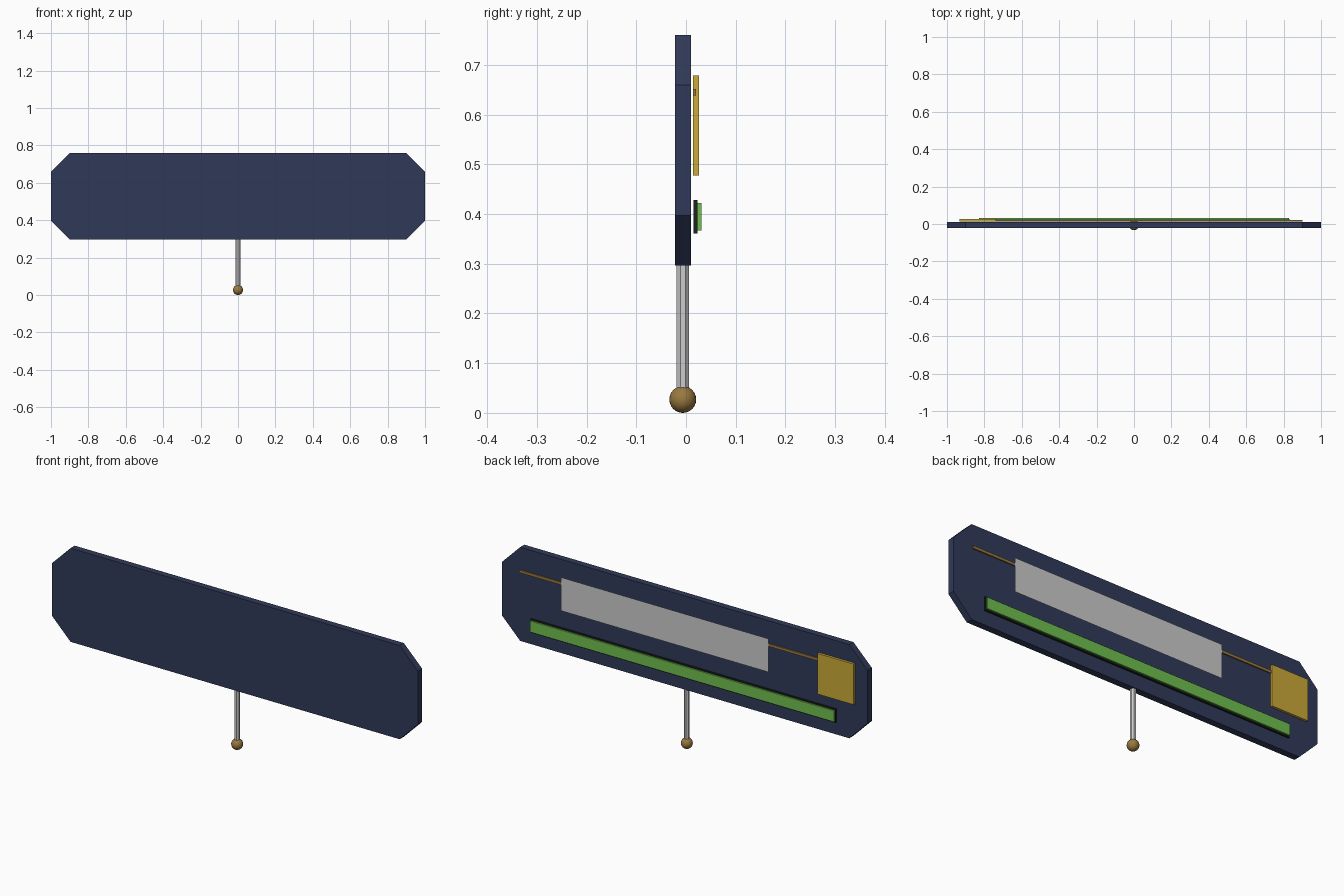
import bpy, bmesh
from math import pi

if "Cube" in bpy.data.objects:
    bpy.data.objects.remove(bpy.data.objects["Cube"])


def material(name, rgb):
    m = bpy.data.materials.new(name)
    m.diffuse_color = (*rgb, 1)
    m.use_nodes = True
    m.node_tree.nodes["Principled BSDF"].inputs["Base Color"].default_value = m.diffuse_color
    return m


navy = material("navy", (0.03, 0.042, 0.098))
gold = material("gold", (0.60, 0.40, 0.04))
bronze = material("bronze", (0.32, 0.19, 0.05))
black = material("black", (0.012, 0.018, 0.012))
green = material("green", (0.16, 0.52, 0.08))


def finish(name, bm, mat=None):
    bmesh.ops.recalc_face_normals(bm, faces=bm.faces)
    me = bpy.data.meshes.new(name)
    bm.to_mesh(me)
    bm.free()
    ob = bpy.data.objects.new(name, me)
    bpy.context.collection.objects.link(ob)
    if mat:
        me.materials.append(mat)
    return ob


def slab(name, outline, y0, y1, mat=None):
    """Flat x/z outline extruded from y0 to y1 (a sheet if they match)."""
    bm = bmesh.new()
    face = bm.faces.new([bm.verts.new((x, y0, z)) for x, z in outline])
    if y1 > y0:
        new = bmesh.ops.extrude_face_region(bm, geom=[face], use_keep_orig=True)["geom"]
        verts = [v for v in new if isinstance(v, bmesh.types.BMVert)]
        bmesh.ops.translate(bm, verts=verts, vec=(0, y1 - y0, 0))
    return finish(name, bm, mat)


def plate(name, x0, x1, z0, z1, y0, y1, mat=None):
    return slab(name, [(x0, z0), (x1, z0), (x1, z1), (x0, z1)], y0, y1, mat)


# Main panel with clipped corners
half = [(0.9, 0.297), (1, 0.397), (1, 0.66), (0.9, 0.76)]
slab("panel", half + [(-x, z) for x, z in reversed(half)], -0.0225, 0.01, navy)

# Parts on the back of the panel
plate("rail", -0.75, 0.90, 0.639, 0.652, 0.0145, 0.0205, bronze)
plate("gold_block", -0.933, -0.737, 0.478, 0.679, 0.014, 0.026, gold)
plate("cover_sheet", -0.465, 0.67, 0.512, 0.677, 0.021, 0.021)
plate("strip_backing", -0.835, 0.835, 0.361, 0.428, 0.0155, 0.0235, black)
plate("green_strip", -0.83, 0.83, 0.367, 0.422, 0.0225, 0.031, green)

# Post and ball foot
bpy.ops.mesh.primitive_cylinder_add(vertices=8, radius=0.0132, depth=0.27,
                                    location=(0, -0.0065, 0.175), rotation=(0, 0, pi / 8))
bpy.context.object.name = "post"

bpy.ops.mesh.primitive_uv_sphere_add(segments=24, ring_count=12, radius=0.027,
                                     location=(0, -0.0065, 0.027))
ball = bpy.context.object
ball.name = "ball_foot"
ball.data.materials.append(bronze)
bpy.ops.object.shade_smooth()
